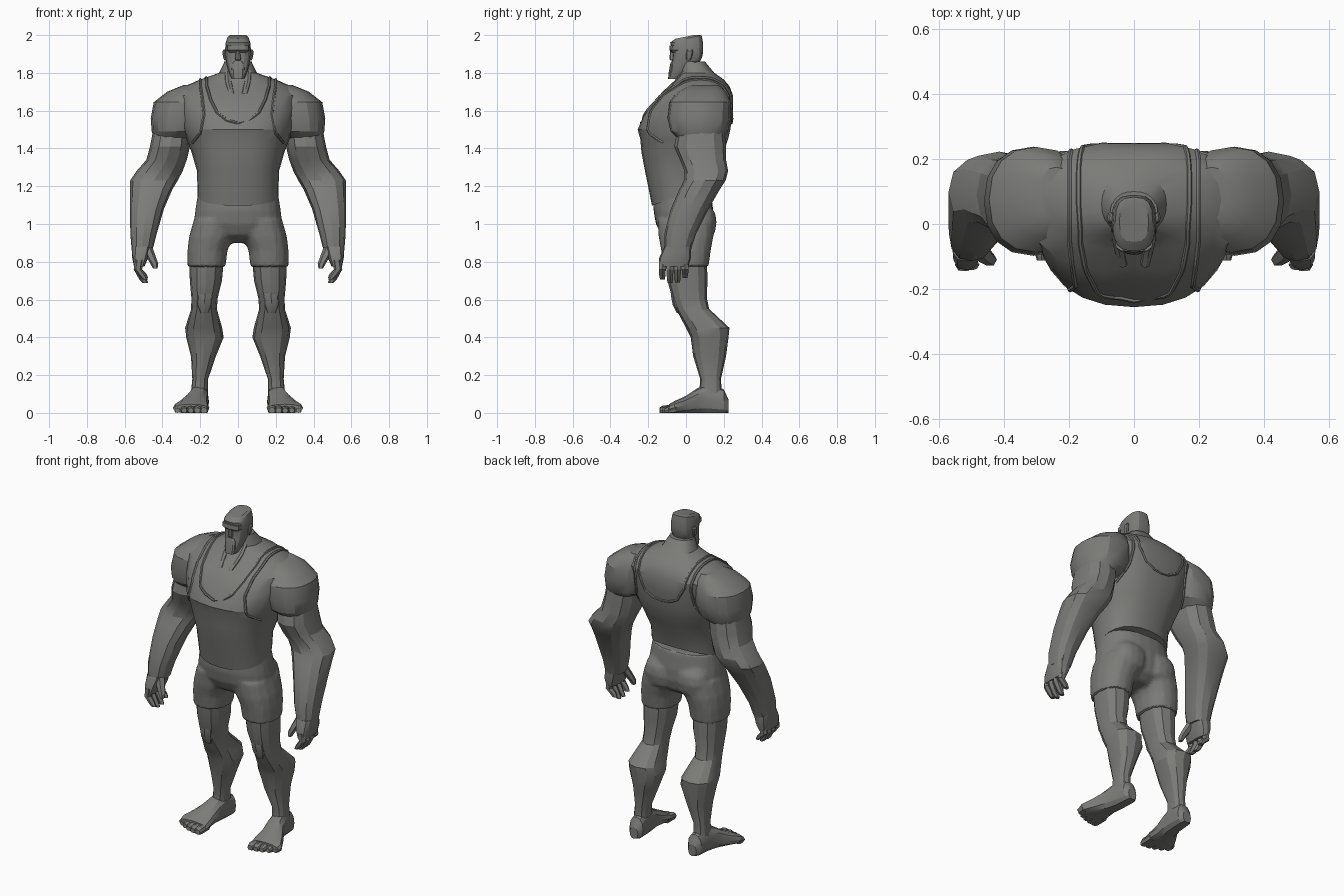
import bpy
import bmesh
import math
from mathutils import Vector
from mathutils.bvhtree import BVHTree

default_cube = bpy.data.objects.get("Cube")
if default_cube:
    bpy.data.objects.remove(default_cube, do_unlink=True)

# One clay grey for the whole figure
clay = bpy.data.materials.new("clay_grey")
clay.use_nodes = True
clay.diffuse_color = (0.2, 0.2, 0.19, 1)
shader = next(n for n in clay.node_tree.nodes if n.type == "BSDF_PRINCIPLED")
shader.inputs["Base Color"].default_value = clay.diffuse_color
parts = []


def register(name, mesh):
    obj = bpy.data.objects.new(name, mesh)
    bpy.context.scene.collection.objects.link(obj)
    mesh.materials.clear()
    mesh.materials.append(clay)
    parts.append(obj)
    return obj


def signed_power(value, power):
    return math.copysign(abs(value) ** power, value)


def loft(name, rings, sides=12, square=2.3, along="z", mirror=True, shape=None):
    """Skin rings of (height, centre a, centre b, radius a, radius b)."""
    bm = bmesh.new()
    loops = []
    for height, ca, cb, ra, rb in rings:
        loop = []
        for k in range(sides):
            angle = math.tau * k / sides
            a = ca + ra * signed_power(math.cos(angle), 2 / square)
            b = cb + rb * signed_power(math.sin(angle), 2 / square)
            co = Vector((a, b, height)) if along == "z" else Vector((a, height, b))
            if shape:
                shape(co)
            loop.append(bm.verts.new(co))
        loops.append(loop)
    for low, high in zip(loops, loops[1:]):
        for k in range(sides):
            j = (k + 1) % sides
            bm.faces.new((low[k], low[j], high[j], high[k]))
    bm.faces.new(loops[0])
    bm.faces.new(loops[-1])
    bmesh.ops.recalc_face_normals(bm, faces=bm.faces)
    mesh = bpy.data.meshes.new(name)
    bm.to_mesh(mesh)
    bm.free()
    obj = register(name, mesh)
    if mirror:
        obj.modifiers.new("mirror", "MIRROR").use_mirror_merge = False
    return obj


def body(name, rings, **options):
    """Central loft from rings of (height, front y, back y, half width)."""
    full = [(z, 0, (f + b) / 2, w, (b - f) / 2) for z, f, b, w in rings]
    return loft(name, full, mirror=False, **options)


def evaluated_mesh(obj):
    depsgraph = bpy.context.evaluated_depsgraph_get()
    return bpy.data.meshes.new_from_object(obj.evaluated_get(depsgraph))


def fuse(name, pieces):
    """Melt overlapping pieces into one soft skin."""
    bm = bmesh.new()
    for piece in pieces:
        bm.from_mesh(evaluated_mesh(piece))
        parts.remove(piece)
        bpy.data.objects.remove(piece, do_unlink=True)
    mesh = bpy.data.meshes.new(name)
    bm.to_mesh(mesh)
    bm.free()
    obj = register(name, mesh)
    obj.modifiers.new("skin", "REMESH").voxel_size = 0.012
    obj.modifiers.new("soften", "SMOOTH").iterations = 4


# Torso with tilted hem, chest groove and spine groove
def shape_torso(co):
    if co.z < 1.2:
        co.z += 0.35 * co.y
    elif abs(co.x) < 0.01 and 1.4 < co.z < 1.72:
        co.y += -0.008 if co.y > 0 else 0.02 * (co.z > 1.55)


torso = body("torso", [
    (1.16, -.18, .135, .214), (1.28, -.217, .155, .217), (1.38, -.236, .2, .246),
    (1.45, -.242, .23, .272), (1.5, -.256, .242, .29), (1.6, -.22, .257, .31),
    (1.68, -.15, .255, .33), (1.73, -.08, .23, .28), (1.765, -.05, .2, .2),
    (1.8, -.03, .15, .1), (1.86, -.025, .1, .07)],
    sides=24, shape=shape_torso)

# Shorts: hips, seat and legs melted together
hips = body("hips", [
    (.9, -.06, .08, .1), (.94, -.13, .13, .2), (1, -.16, .145, .234),
    (1.07, -.172, .145, .227), (1.18, -.17, .13, .21)], sides=24)
seat = loft("seat", [
    (.92, .1, .06, .06, .06), (.95, .105, .06, .1, .093), (1.01, .105, .065, .112, .098),
    (1.06, .1, .06, .105, .095), (1.13, .1, .04, .07, .06)], sides=16)
trouser_leg = loft("trouser_leg", [
    (.772, .167, 0, .102, .12), (.86, .162, 0, .106, .132),
    (.93, .142, 0, .118, .145), (1.02, .12, 0, .115, .152)], sides=16)
fuse("shorts", [hips, seat, trouser_leg])

# Legs
loft("leg", [
    (.1, .205, .13, .045, .06), (.18, .2, .13, .042, .055), (.3, .183, .125, .066, .087),
    (.4, .175, .125, .099, .1), (.45, .182, .115, .098, .115), (.55, .18, .035, .068, .088),
    (.61, .177, .018, .07, .092), (.7, .17, .008, .085, .106), (.82, .167, 0, .093, .11)])
loft("kneecap", [
    (.53, .178, -.02, .025, .03), (.57, .178, -.03, .045, .04),
    (.62, .175, -.04, .047, .04), (.67, .17, -.04, .03, .04)], sides=8)


# Feet with flat soles
def flatten_sole(co):
    co.z = max(co.z, 0)


loft("foot", [
    (.225, .2, .035, .028, .035), (.2, .2, .055, .046, .07), (.12, .205, .07, .05, .085),
    (.06, .215, .06, .058, .07), (0, .235, .04, .076, .05), (-.06, .248, .028, .096, .035),
    (-.09, .248, .02, .094, .026)], along="y", shape=flatten_sole)
for i in range(5):
    x = .18 + i * .035
    size = .024 - i * .0015
    tip = -.14 + i * i * .003
    loft(f"toe_{i + 1}", [
        (-.05, x, .018, size, size), (tip + .02, x, .016, size, size),
        (tip, x, .012, size * .7, size * .7)],
        sides=8, along="y", shape=flatten_sole)

# Shoulders and arms
shoulder = loft("shoulder", [
    (1.45, .35, .075, .09, .115), (1.49, .323, .07, .134, .152), (1.56, .31, .07, .152, .168),
    (1.645, .3, .075, .146, .162), (1.7, .27, .085, .105, .128), (1.735, .24, .095, .05, .08)],
    sides=16)
loft("arm", [
    (.86, .508, -.045, .055, .07), (.95, .5, -.03, .07, .084), (1.08, .482, .02, .09, .1),
    (1.18, .46, .07, .111, .107), (1.23, .445, .1, .126, .11), (1.28, .415, .108, .122, .115),
    (1.34, .378, .09, .107, .122), (1.41, .36, .075, .106, .138), (1.52, .345, .08, .1, .12)])

# Hands
loft("palm", [
    (.775, .523, -.065, .028, .078), (.82, .518, -.058, .042, .084),
    (.88, .51, -.045, .052, .07)], square=3)
for i, (y, tip) in enumerate([(-.125, .705), (-.085, .688), (-.045, .69), (-.005, .715)]):
    loft(f"finger_{i + 1}", [
        (tip, .49, y, .014, .014), (tip + .02, .504, y, .02, .019),
        (.76, .53, y, .022, .021), (.81, .522, y, .024, .022)], sides=6, square=2)
loft("thumb", [
    (.765, .438, -.115, .012, .014), (.79, .443, -.11, .021, .021),
    (.83, .462, -.095, .026, .026), (.89, .49, -.065, .032, .035)], sides=6, square=2)


# Head with a flat crown that drops toward the brow
def tilt_crown(co):
    if co.z > 1.98:
        co.z = min(2, co.z + 0.2 * (co.y - 0.04))


body("head", [
    (1.77, -.09, -.02, .034), (1.8, -.086, .01, .047), (1.85, -.075, .07, .062),
    (1.89, -.07, .088, .068), (1.92, -.073, .09, .069), (1.96, -.084, .09, .065),
    (1.99, -.075, .083, .058), (2, -.055, .07, .045)], sides=16, square=2.8, shape=tilt_crown)
body("brow", [(1.908, -.075, 0, .05), (1.92, -.088, 0, .06), (1.945, -.086, 0, .06)], square=3.5)
body("nose", [(1.866, -.08, -.05, .014), (1.872, -.087, -.05, .016), (1.92, -.085, -.05, .009)],
     sides=8, square=3)
body("goatee", [(1.768, -.095, -.03, .03), (1.8, -.092, -.03, .037), (1.845, -.084, -.03, .034),
                (1.86, -.079, -.03, .024)], sides=12, square=3.5)
loft("ear", [(1.865, .064, .012, .008, .01), (1.885, .07, .016, .01, .016),
             (1.915, .072, .02, .01, .018), (1.925, .069, .02, .006, .012)], sides=8)
loft("neck_muscle", [(1.69, .035, -.115, .016, .02), (1.76, .052, -.035, .02, .025),
                     (1.86, .058, .045, .015, .022)], sides=8)

# Shirt piping, laid on the surface of the torso and shoulders
verts, polys = [], []
for source in (torso, shoulder):
    start = len(verts)
    verts += [v.co.copy() for v in source.data.vertices]
    polys += [[start + i for i in p.vertices] for p in source.data.polygons]
surface = BVHTree.FromPolygons(verts, polys)


def cast(side, a, b):
    if side == "top":
        return surface.ray_cast(Vector((a, b, 3)), Vector((0, 0, -1)))[0]
    sign = -1 if side == "front" else 1
    return surface.ray_cast(Vector((a, sign * 3, b)), Vector((0, -sign, 0)))[0]


def piping(name, route):
    curve = bpy.data.curves.new(name, "CURVE")
    curve.dimensions = "3D"
    curve.bevel_depth = 0.008
    curve.bevel_resolution = 1
    points = []
    for side, marks in route:
        for (a, b), (c, d) in zip(marks, marks[1:]):
            for t in (0, .2, .4, .6, .8, 1):
                points.append(cast(side, a + (c - a) * t, b + (d - b) * t))
    points = [p for p in points if p]
    for flip in (1, -1):
        spline = curve.splines.new("POLY")
        spline.points.add(len(points) - 1)
        for target, p in zip(spline.points, points):
            target.co = (p.x * flip, p.y, p.z, 1)
    path = bpy.data.objects.new(name + "_path", curve)
    bpy.context.scene.collection.objects.link(path)
    register(name, evaluated_mesh(path))
    bpy.data.objects.remove(path, do_unlink=True)


piping("neckline", [
    ("front", [(0, 1.535), (.06, 1.55), (.11, 1.59), (.145, 1.66), (.165, 1.73)]),
    ("top", [(.165, -.02), (.17, .06), (.17, .16)]),
    ("back", [(.168, 1.74), (.155, 1.65), (.11, 1.57), (.05, 1.54), (0, 1.535)])])
piping("armhole", [
    ("front", [(.24, 1.43), (.2, 1.48), (.18, 1.58), (.19, 1.67), (.2, 1.73)]),
    ("top", [(.2, -.01), (.2, .06), (.2, .16)]),
    ("back", [(.2, 1.73), (.19, 1.64), (.2, 1.54), (.235, 1.44)])])

# Soft shading inside planes, crisp edges between them
bpy.ops.object.select_all(action="DESELECT")
for obj in parts:
    obj.select_set(True)
bpy.context.view_layer.objects.active = torso
bpy.ops.object.shade_smooth_by_angle(angle=math.radians(25))
